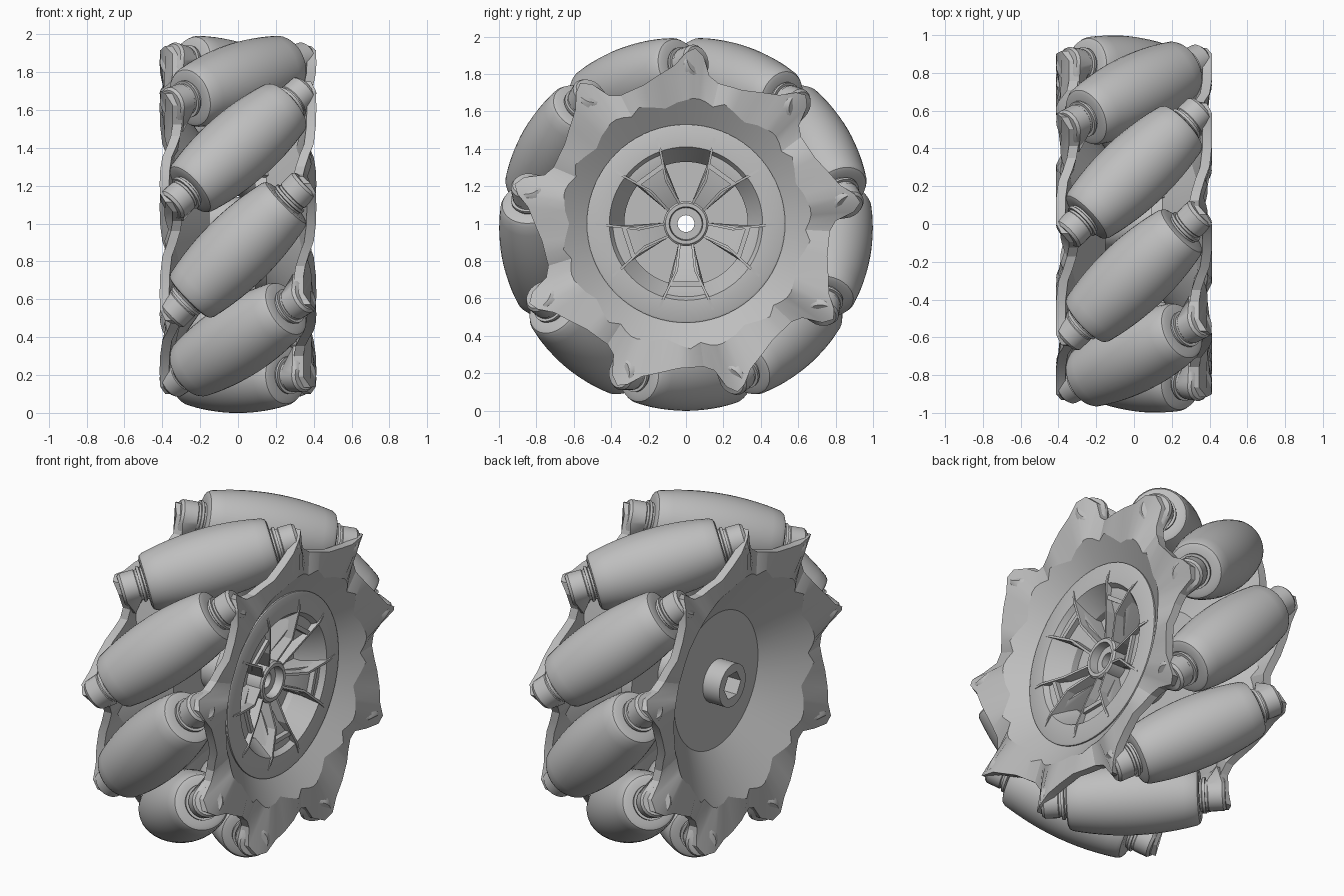
import bpy, bmesh, math
from math import sin, cos, pi, radians
from mathutils import Vector, Matrix

if "Cube" in bpy.data.objects:
    bpy.data.objects.remove(bpy.data.objects["Cube"])

grey = bpy.data.materials.new("plain_grey")
grey.use_nodes = True
GREY = (0.52, 0.52, 0.52, 1)
grey.diffuse_color = GREY
grey.node_tree.nodes["Principled BSDF"].inputs["Base Color"].default_value = GREY

COUNT, STEP = 9, radians(40)
START = radians(90)
AXLE = 0.8                  # distance from wheel axis to each roller axis


def finish(name, bm, angle=30):
    bmesh.ops.recalc_face_normals(bm, faces=bm.faces)
    bmesh.ops.translate(bm, verts=bm.verts, vec=(0, 0, 1))
    mesh = bpy.data.meshes.new(name)
    bm.to_mesh(mesh)
    bm.free()
    ob = bpy.data.objects.new(name, mesh)
    bpy.context.collection.objects.link(ob)
    mesh.materials.append(grey)
    bpy.ops.object.select_all(action='DESELECT')
    ob.select_set(True)
    bpy.context.view_layer.objects.active = ob
    bpy.ops.object.shade_smooth_by_angle(angle=radians(angle))


def polar(x, r, a):
    return Vector((x, r * cos(a), r * sin(a)))


def skin(bm, rings, closed):
    """Join rings of vertices, each ring a full turn."""
    n = len(rings[0])
    pairs = list(zip(rings, rings[1:])) + ([(rings[-1], rings[0])] if closed else [])
    for a, b in pairs:
        for i in range(n):
            j = (i + 1) % n
            bm.faces.new((a[i], a[j], b[j], b[i]))


def lathe(bm, profile, n=48, closed=True, hexed=()):
    """Turn (x, radius) points around x; rows listed in hexed become hexagons."""
    rings = []
    for k, (x, r) in enumerate(profile):
        ring = []
        for i in range(n):
            a = 2 * pi * i / n
            f = cos(pi / 6) / cos(a % (pi / 3) - pi / 6) if k in hexed else 1
            ring.append(bm.verts.new(polar(x, r * f, a)))
        rings.append(ring)
    skin(bm, rings, closed)
    if not closed:
        bm.faces.new(rings[0])
        bm.faces.new(rings[-1])


def hull(bm, points):
    verts = [bm.verts.new(p) for p in points]
    res = bmesh.ops.convex_hull(bm, input=verts)
    junk = {v for v in res["geom_interior"] + res["geom_unused"]
            if isinstance(v, bmesh.types.BMVert)}
    bmesh.ops.delete(bm, geom=list(junk), context='VERTS')


def axle_frame(a):
    """Frame whose x runs along the 45 degree roller that starts near angle a on +x."""
    mid = polar(0, AXLE, a + STEP / 2)
    up = mid.normalized()
    ax = Vector((1, 0, 0)) - polar(0, 1, a + STEP / 2 + pi / 2)
    ax.normalize()
    side = up.cross(ax)
    return Matrix.Translation(mid) @ Matrix((ax, side, up)).transposed().to_4x4()


# Barrel rollers with stepped collars
half = [(0.41, 0.085), (0.395, 0.085), (0.395, 0.10), (0.38, 0.10), (0.375, 0.09), (0.365, 0.09),
        (0.365, 0.135), (0.358, 0.152), (0.34, 0.163)]
belly = [(0.34 - 0.68 * t / 12, 0.201 - 0.038 * (1 - t / 6) ** 2) for t in range(1, 12)]
barrel = half + belly + [(-x, r) for x, r in reversed(half)]
for k in range(COUNT):
    bm = bmesh.new()
    lathe(bm, barrel, 40, closed=False)
    bm.transform(axle_frame(START + k * STEP))
    finish(f"roller_{k + 1}", bm, 35)

# Side plates: dished cone with a scalloped rim that climbs across each lug
# degrees past the lug, crease radius, rim radius, rim x
SCALLOP = [(-13, .64, .77, .355), (-9, .66, .80, .345), (-6, .67, .90, .345), (-3, .67, .94, .385),
           (0, .66, .915, .412), (4, .65, .85, .414), (10, .625, .81, .412), (17, .65, .775, .40),
           (22, .67, .77, .375)]
FLIP = Matrix.Rotation(pi, 4, polar(0, 1, START + STEP / 2))


def side_plate(name, floor, flip):
    bm = bmesh.new()
    rows = [[] for _ in range(10)]
    for k in range(COUNT):
        for deg, crease, rim, x in SCALLOP:
            a = START + k * STEP + radians(deg)
            line = [(floor, .1), (floor, .39), (.2, .4), (.2 + (crease - .4) * .7, crease), (x, rim)]
            line += [(px - .05, pr) for px, pr in reversed(line)]
            for row, (px, pr) in zip(rows, line):
                row.append(bm.verts.new(polar(px, pr, a)))
    skin(bm, rows, True)
    if flip:
        bm.transform(FLIP)
    finish(name, bm, 18)


# Lugs holding the roller ends, each with a web down into the plate
def lugs(name, flip):
    bm = bmesh.new()
    for k in range(COUNT):
        a = START + k * STEP
        frame = axle_frame(a)
        pts = []
        for s, r in ((.40, .078), (.412, .09), (.49, .09), (.505, .078)):
            for i in range(20):
                t = 2 * pi * i / 20
                p = frame @ Vector((s, r * cos(t), r * sin(t)))
                p.x = min(p.x, .412)
                pts.append(p)
        for deg, x in ((-9, .32), (3, .36)):
            pts += [polar(x + dx, .74, a + radians(deg)) for dx in (-.03, .0)]
        hull(bm, pts)
    if flip:
        bm.transform(FLIP)
    finish(name, bm, 30)


for label, floor, flip in (("left", .14, False), ("right", .2, True)):
    side_plate(label + "_plate", floor, flip)
    lugs(label + "_lugs", flip)

# Hub core, open at the left, with a hexagonal socket on the right
bm = bmesh.new()
lathe(bm, [(.23, .12), (.24, .11), (.24, .09), (.19, .085), (.19, .045), (-.2, .045),
           (-.2, .08), (-.31, .08), (-.31, .125), (-.2, .125), (-.19, .14), (.13, .14), (.14, .12)],
      hexed=(6, 7))
finish("hub", bm)

# Hub cap ring with a sloping inner wall
bm = bmesh.new()
lathe(bm, [(.27, .53), (.30, .53), (.305, .52), (.305, .41), (.18, .33),
           (.13, .33), (.13, .39), (.2, .41)], 72)
finish("cap_ring", bm)

# Five forked spokes: a rising body with two thin diverging ridges
bm = bmesh.new()
for k in range(5):
    a = radians(54 + 72 * k)

    def at(r, w, x):
        return Matrix.Rotation(a, 3, 'X') @ Vector((x, r, w))

    hull(bm, [at(r, s * w, x) for s in (-1, 1)
              for r, w, top in ((.11, .04, .16), (.25, .055, .23), (.33, .085, .275), (.40, .115, .275))
              for x in (.13, top)])
    for s in (-1, 1):
        bends = [(.11, .035, .13, .235), (.25, .05, .13, .29),
                 (.40, .12, .2, .314), (.46, .145, .28, .307)]
        for pair in zip(bends, bends[1:]):
            hull(bm, [at(r, s * (w + d), x) for r, w, low, top in pair
                      for d in (-.007, .007) for x in (low, top)])
    # Cross bar between the ridges
    hull(bm, [at(r, s * w, x) for s in (-1, 1) for r, w in ((.31, .075), (.335, .085))
              for x in (.2, .295)])
finish("spokes", bm)
